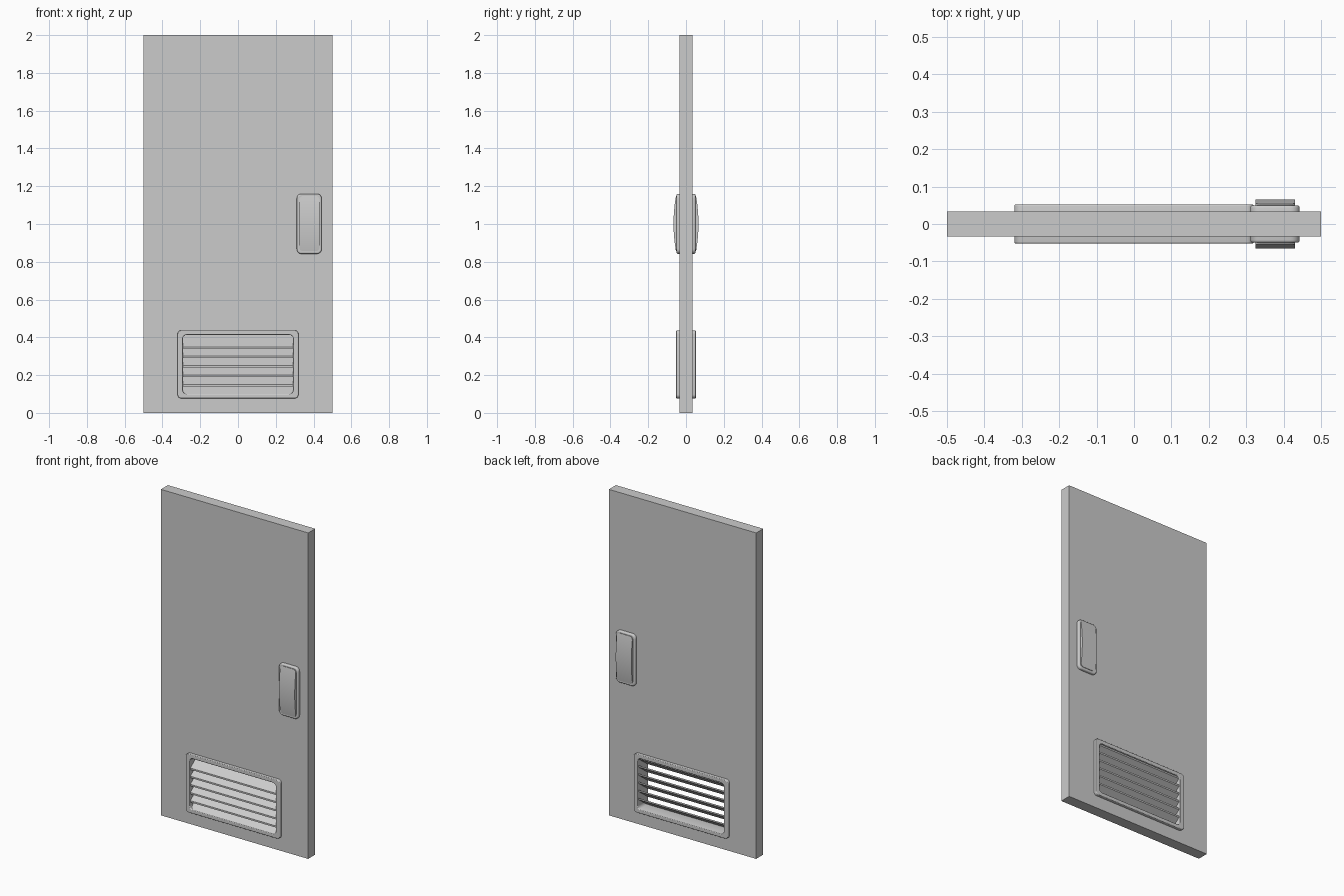
import bpy, math

cube = bpy.data.objects.get("Cube")
if cube:
    bpy.data.objects.remove(cube, do_unlink=True)

GREY = (0.6, 0.6, 0.6, 1)
grey = bpy.data.materials.new("door_grey")
grey.use_nodes = True
grey.diffuse_color = GREY
grey.node_tree.nodes["Principled BSDF"].inputs["Base Color"].default_value = GREY


def outline(x0, x1, z0, z1, r, steps=6):
    """Rounded rectangle, or a plain one when r is zero."""
    if r == 0:
        return [(x0, z0), (x1, z0), (x1, z1), (x0, z1)]
    pts = []
    corners = [(x1 - r, z1 - r), (x0 + r, z1 - r), (x0 + r, z0 + r), (x1 - r, z0 + r)]
    for i, (cx, cz) in enumerate(corners):
        for k in range(steps + 1):
            a = math.pi / 2 * (i + k / steps)
            pts.append((cx + r * math.cos(a), cz + r * math.sin(a)))
    return pts


def finish(ob, angle=35):
    ob.data.materials.clear()
    ob.data.materials.append(grey)
    bpy.ops.object.select_all(action="DESELECT")
    ob.select_set(True)
    bpy.context.view_layer.objects.active = ob
    bpy.ops.object.shade_smooth_by_angle(angle=math.radians(angle))


def slab(name, loops, half_depth, bevel=0.0):
    """Extrude nested outlines through y; inner outlines become holes."""
    cu = bpy.data.curves.new(name, "CURVE")
    cu.dimensions, cu.fill_mode = "2D", "BOTH"
    cu.extrude = half_depth - bevel
    cu.bevel_depth, cu.bevel_resolution, cu.offset = bevel, 2, -bevel
    for pts in loops:
        sp = cu.splines.new("POLY")
        sp.points.add(len(pts) - 1)
        for p, (x, z) in zip(sp.points, pts):
            p.co = (x, z, 0, 1)
        sp.use_cyclic_u = True
    ob = bpy.data.objects.new(name, cu)
    bpy.context.collection.objects.link(ob)
    ob.rotation_euler.x = math.pi / 2
    bpy.ops.object.select_all(action="DESELECT")
    ob.select_set(True)
    bpy.context.view_layer.objects.active = ob
    bpy.ops.object.convert(target="MESH")
    finish(bpy.context.object)


def mesh(name, verts, faces):
    me = bpy.data.meshes.new(name)
    me.from_pydata(verts, [], faces)
    ob = bpy.data.objects.new(name, me)
    bpy.context.collection.objects.link(ob)
    finish(ob)


# Door leaf with the vent opening, and the vent frame lining it
opening = outline(-0.305, 0.305, 0.09, 0.425, 0.02)
slab("door_panel", [outline(-0.5, 0.5, 0, 2, 0), opening], 0.034)
slab("vent_frame", [outline(-0.32, 0.32, 0.077, 0.437, 0.02),
                    outline(-0.292, 0.292, 0.1, 0.413, 0.02)], 0.052, 0.004)

# Louvre slats, low at the front and high at the back
for i in range(6):
    z = 0.09 + 0.05 * i
    section = [(-0.045, z), (0.042, z + 0.064), (0.042, z + 0.074), (-0.045, z + 0.01)]
    verts = [(x, y, min(h, 0.425)) for x in (-0.296, 0.296) for y, h in section]
    faces = [(k, (k + 1) % 4, (k + 1) % 4 + 4, k + 4) for k in range(4)]
    mesh(f"vent_slat_{i + 1}", verts, faces + [(3, 2, 1, 0), (4, 5, 6, 7)])

# Handle backplate reaching through both sides
slab("handle_plate", [outline(0.311, 0.443, 0.842, 1.16, 0.025)], 0.05, 0.007)

# Bowed handle grips, front and back
CX, CZ, W, H, R, ROWS = 0.378, 1.002, 0.053, 0.146, 0.02, 32
for side, name in ((-1, "front_handle_grip"), (1, "back_handle_grip")):
    verts, faces = [], []
    for j in range(ROWS + 1):
        t = -math.cos(math.pi * j / ROWS)
        d = max(0, abs(t) * H - (H - R))
        w = W - R + math.sqrt(max(0, R * R - d * d))
        bow = 0.053 + 0.013 * (1 - t * t)
        verts += [(CX + sx * w, side * y, CZ + t * H)
                  for sx, y in ((-1, 0.04), (-1, bow), (1, bow), (1, 0.04))]
    for j in range(ROWS):
        a = 4 * j
        for k in range(4):
            n = (k + 1) % 4
            f = (a + k, a + n, a + n + 4, a + k + 4)
            faces.append(f if side < 0 else f[::-1])
    end = 4 * ROWS
    caps = [(3, 2, 1, 0), (end, end + 1, end + 2, end + 3)]
    faces += caps if side < 0 else [c[::-1] for c in caps]
    mesh(name, verts, faces)
